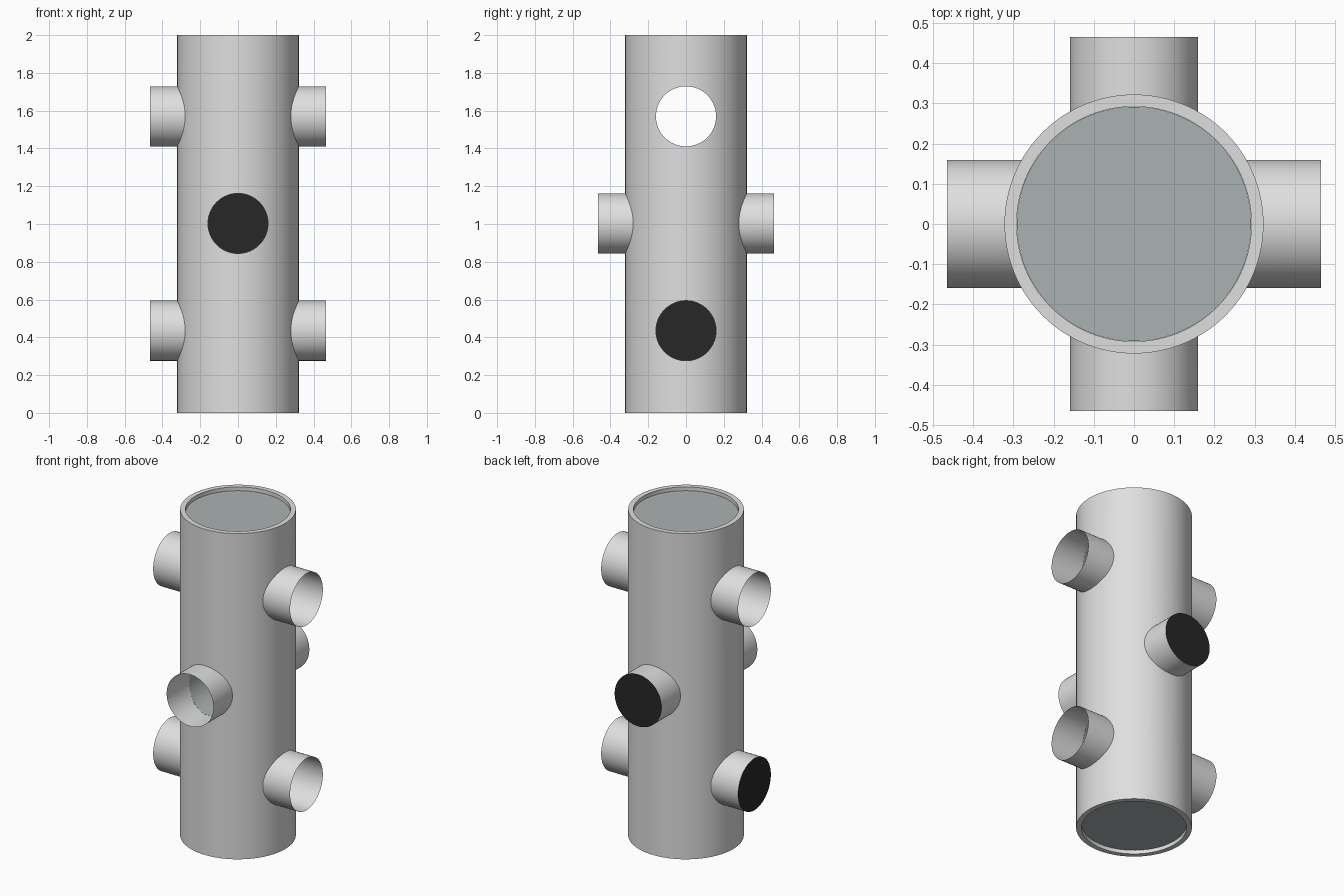
import bpy, bmesh, math
from mathutils import Matrix

if "Cube" in bpy.data.objects:
    bpy.data.objects.remove(bpy.data.objects["Cube"])

H, R_OUT, R_IN = 2.0, 0.322, 0.292      # main pipe
R_PORT, REACH = 0.159, 0.465            # side ports
RECESS = 0.023                          # depth of the end faces below the rims
Z_LOW, Z_MID, Z_TOP = 0.435, 1.003, 1.57
SEG = 96


def material(name, rgb):
    m = bpy.data.materials.new(name)
    m.diffuse_color = (*rgb, 1.0)
    m.use_nodes = True
    m.node_tree.nodes["Principled BSDF"].inputs["Base Color"].default_value = m.diffuse_color
    return m


GREY = material("light_grey", (0.74, 0.74, 0.74))
CORE = material("greenish_grey", (0.41, 0.45, 0.445))
BLACK = material("black", (0.02, 0.02, 0.02))


def finish(name, bm, mat=None):
    me = bpy.data.meshes.new(name)
    bm.to_mesh(me)
    bm.free()
    ob = bpy.data.objects.new(name, me)
    bpy.context.collection.objects.link(ob)
    if mat:
        me.materials.append(mat)
    return ob


def select(ob):
    bpy.ops.object.select_all(action='DESELECT')
    ob.select_set(True)
    bpy.context.view_layer.objects.active = ob


def smooth(ob):
    select(ob)
    bpy.ops.object.shade_smooth_by_angle(angle=math.radians(35))


def bridge(bm, a, b):
    n = len(a)
    for i in range(n):
        j = (i + 1) % n
        bm.faces.new((a[i], a[j], b[j], b[i]))


def lathe_tube(name, profile, mat):
    """Closed profile of (radius, z) points turned around z."""
    bm = bmesh.new()
    rings = [[bm.verts.new((r * math.cos(2 * math.pi * i / SEG),
                            r * math.sin(2 * math.pi * i / SEG), z))
              for i in range(SEG)] for r, z in profile]
    for k, ring in enumerate(rings):
        bridge(bm, ring, rings[(k + 1) % len(rings)])
    bmesh.ops.recalc_face_normals(bm, faces=bm.faces)
    return finish(name, bm, mat)


def turn(angle, z):
    """Places a part built along +x at the given heading and height."""
    return Matrix.Translation((0, 0, z)) @ Matrix.Rotation(angle, 4, 'Z')


def circle(bm, x_of):
    pts = []
    for i in range(SEG):
        a = 2 * math.pi * i / SEG
        y, z = R_PORT * math.cos(a), R_PORT * math.sin(a)
        pts.append(bm.verts.new((x_of(y), y, z)))
    return pts


def port(name, angle, z):
    """Thin open sleeve meeting the main pipe along a saddle curve."""
    bm = bmesh.new()
    inner = circle(bm, lambda y: math.sqrt(R_OUT ** 2 - y * y) - 0.002)
    bridge(bm, inner, circle(bm, lambda y: REACH))
    bm.transform(turn(angle, z))
    smooth(finish(name, bm, GREY))


def cap(name, angle, z):
    bm = bmesh.new()
    bm.faces.new(circle(bm, lambda y: REACH))
    bm.transform(turn(angle, z))
    finish(name, bm, BLACK)


def drill(ob, angle, z):
    """Cuts a round passage straight through the part."""
    bm = bmesh.new()
    a, b = circle(bm, lambda y: -0.6), circle(bm, lambda y: 0.6)
    bridge(bm, a, b)
    bm.faces.new(a)
    bm.faces.new(b)
    bmesh.ops.recalc_face_normals(bm, faces=bm.faces)
    bm.transform(turn(angle, z))
    cutter = finish("cutter", bm)
    cutter.hide_render = True
    mod = ob.modifiers.new("passage", 'BOOLEAN')
    mod.operation, mod.solver, mod.object = 'DIFFERENCE', 'EXACT', cutter
    select(ob)
    bpy.ops.object.modifier_apply(modifier=mod.name)
    bpy.data.objects.remove(cutter, do_unlink=True)


# main pipe wall
body = lathe_tube("main_pipe", [(R_OUT, 0), (R_OUT, H), (R_IN, H), (R_IN, 0)], GREY)

# filling with the recessed end faces
bm = bmesh.new()
bmesh.ops.create_cone(bm, cap_ends=True, segments=SEG, radius1=R_IN - 0.0005,
                      radius2=R_IN - 0.0005, depth=H - 2 * RECESS,
                      matrix=Matrix.Translation((0, 0, H / 2)))
core = finish("pipe_core", bm, CORE)

# three passages: two along x, one along y
for part in (body, core):
    for angle, z in ((0, Z_LOW), (math.pi / 2, Z_MID), (0, Z_TOP)):
        drill(part, angle, z)
    smooth(part)

# side ports
for label, z, start in (("low", Z_LOW, 0), ("middle", Z_MID, math.pi / 2), ("top", Z_TOP, 0)):
    port(label + "_port_a", start, z)
    port(label + "_port_b", start + math.pi, z)

# black closures on the left low port and the back middle port
cap("low_port_cap", math.pi, Z_LOW)
cap("middle_port_cap", math.pi / 2, Z_MID)
